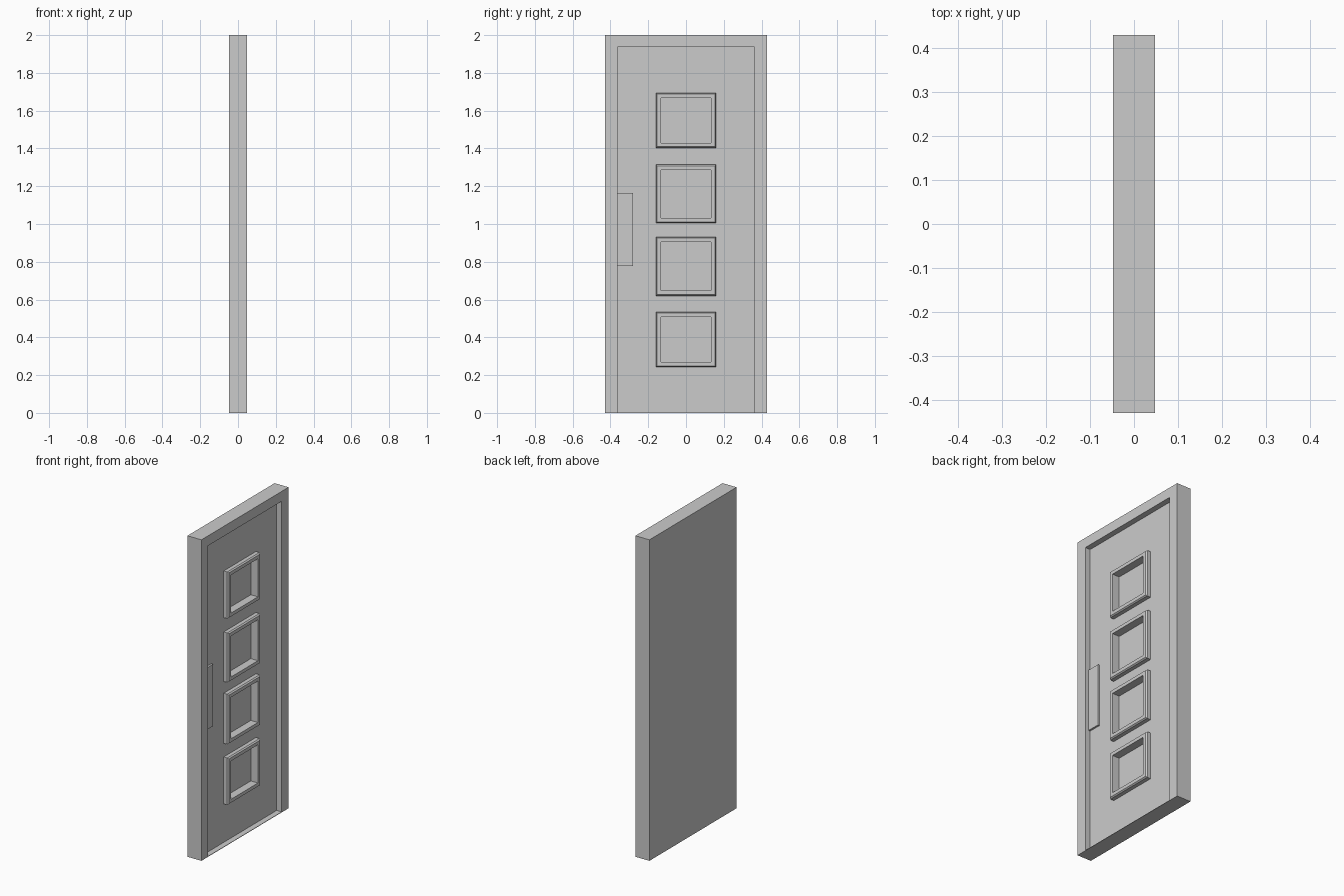
import bpy, bmesh

if "Cube" in bpy.data.objects:
    bpy.data.objects.remove(bpy.data.objects["Cube"])

FRONT, LEAF, PANE = 0.048, 0.013, -0.004   # x of frame face, door leaf, sunken panels
HALF_W, HEIGHT = 0.429, 2.0


def make_object(name, bm):
    bmesh.ops.recalc_face_normals(bm, faces=bm.faces)
    mesh = bpy.data.meshes.new(name)
    bm.to_mesh(mesh)
    bm.free()
    ob = bpy.data.objects.new(name, mesh)
    bpy.context.collection.objects.link(ob)
    return ob


def box(name, x0, x1, y0, y1, z0, z1):
    bm = bmesh.new()
    bmesh.ops.create_cube(bm, size=1)
    for v in bm.verts:
        v.co = ((x0 + x1) / 2 + v.co.x * (x1 - x0),
                (y0 + y1) / 2 + v.co.y * (y1 - y0),
                (z0 + z1) / 2 + v.co.z * (z1 - z0))
    return make_object(name, bm)


def cut(target, cutter):
    mod = target.modifiers.new("cut", 'BOOLEAN')
    mod.operation = 'DIFFERENCE'
    mod.solver = 'EXACT'
    mod.object = cutter
    bpy.context.view_layer.objects.active = target
    bpy.ops.object.modifier_apply(modifier=mod.name)
    bpy.data.objects.remove(cutter)


def moulding(name, half, z0, z1):
    """Square picture-frame ring: chamfered profile swept round the opening."""
    profile = [(0, LEAF), (0, 0.045), (0.021, 0.045), (0.027, 0.037), (0.027, LEAF)]
    bm = bmesh.new()
    rings = []
    for out, x in profile:
        a, lo, hi = half + out, z0 - out, z1 + out
        rings.append([bm.verts.new((x, y, z))
                      for y, z in ((-a, lo), (a, lo), (a, hi), (-a, hi))])
    for i, ring in enumerate(rings):
        nxt = rings[(i + 1) % len(rings)]
        for j in range(4):
            k = (j + 1) % 4
            bm.faces.new((ring[j], ring[k], nxt[k], nxt[j]))
    return make_object(name, bm)


# Door slab with the shallow recess that leaves a raised surround
door = box("door_body", -FRONT, FRONT, -HALF_W, HALF_W, 0, HEIGHT)
cut(door, box("recess_cutter", LEAF, 0.1, -0.362, 0.362, 0.003, 1.938))

# Four sunken panels, each with a raised moulding
panels = [(0.27, 0.508), (0.647, 0.905), (1.032, 1.287), (1.43, 1.667)]
for n, (z0, z1) in enumerate(panels, 1):
    cut(door, box("panel_cutter", PANE, 0.1, -0.132, 0.132, z0, z1))
    moulding(f"panel_moulding_{n}", 0.132, z0, z1)

# Flat push plate beside the jamb
box("push_plate", LEAF, 0.025, -0.362, -0.28, 0.777, 1.163)
